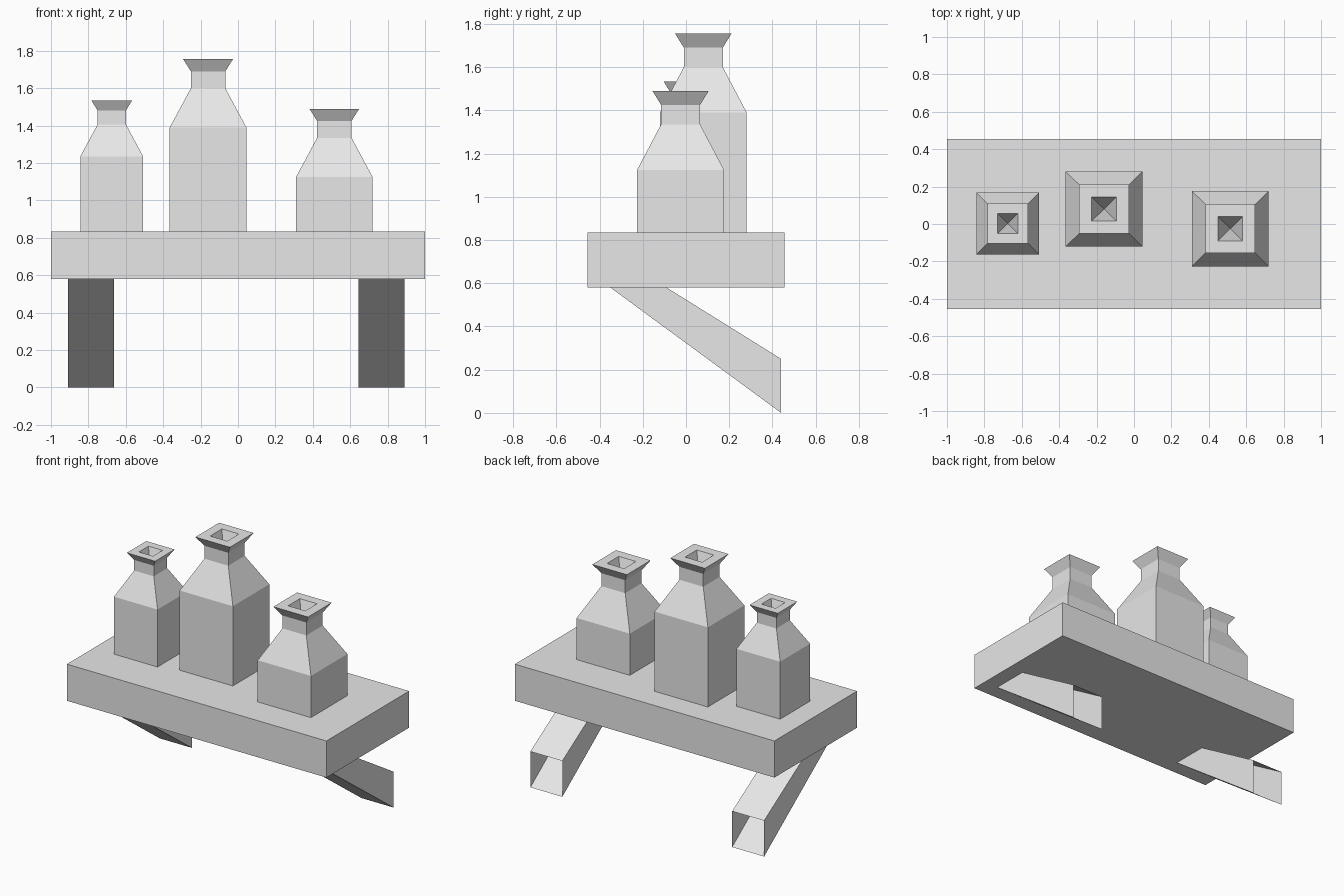
import bpy
import bmesh

if "Cube" in bpy.data.objects:
    bpy.data.objects.remove(bpy.data.objects["Cube"], do_unlink=True)

# One plain grey for everything
GREY = (0.8, 0.8, 0.8, 1.0)
grey = bpy.data.materials.new("plain grey")
grey.use_nodes = True
grey.diffuse_color = GREY
grey.node_tree.nodes["Principled BSDF"].inputs["Base Color"].default_value = GREY


def finish(bm, name, location=(0, 0, 0)):
    bmesh.ops.remove_doubles(bm, verts=bm.verts, dist=1e-5)
    mesh = bpy.data.meshes.new(name)
    bm.to_mesh(mesh)
    bm.free()
    mesh.materials.append(grey)
    obj = bpy.data.objects.new(name, mesh)
    obj.location = location
    bpy.context.collection.objects.link(obj)
    return obj


def square_ring(bm, half, z):
    corners = ((-1, -1), (1, -1), (1, 1), (-1, 1))
    return [bm.verts.new((half * x, half * 0.98 * y, z)) for x, y in corners]


def bridge(bm, a, b):
    for i in range(4):
        j = (i + 1) % 4
        bm.faces.new((a[i], a[j], b[j], b[i]))


def bottle(name, x, y, body, size):
    """Square bottle: straight body, sloped shoulder, neck, flared lip, tapering hole."""
    z = [body + size * h for h in (0, 0.21, 0.3, 0.365)]
    profile = [(0.205, 0), (0.205, z[0]), (0.092, z[1]), (0.092, z[2]),
               (0.133, z[3]), (0.066, z[3])]
    bm = bmesh.new()
    rings = [square_ring(bm, size * half, height) for half, height in profile]
    for low, high in zip(rings, rings[1:]):
        bridge(bm, low, high)
    bm.faces.new(rings[0][::-1])
    # Hole narrows to a point inside the neck
    tip = bm.verts.new((0, 0, z[3] - size * 0.2))
    hole = rings[-1]
    for i in range(4):
        bm.faces.new((hole[i], hole[(i + 1) % 4], tip))
    finish(bm, name, (x, y, SHELF_TOP))


def bracket(name, x):
    """Slanted square tube, open at the ends."""
    half = 0.123
    top = [(-0.35, SHELF_BOTTOM), (-0.09, SHELF_BOTTOM)]
    foot = [(0.44, 0.0), (0.44, 0.25)]
    bm = bmesh.new()
    ends = []
    for (y1, z1), (y2, z2) in (foot, top):
        ends.append([bm.verts.new(p) for p in (
            (-half, y1, z1), (half, y1, z1), (half, y2, z2), (-half, y2, z2))])
    bridge(bm, *ends)
    # Point the tube walls outwards
    centre = sum((v.co for v in bm.verts), ends[0][0].co * 0) / 8
    for face in bm.faces:
        face.normal_update()
        if face.normal.dot(face.calc_center_median() - centre) < 0:
            face.normal_flip()
    finish(bm, name, (x, 0, 0))


# Shelf board
SHELF_BOTTOM, SHELF_TOP = 0.58, 0.835
bm = bmesh.new()
bmesh.ops.create_cube(bm, size=1)
bmesh.ops.scale(bm, vec=(2, 0.91, SHELF_TOP - SHELF_BOTTOM), verts=bm.verts)
finish(bm, "shelf_board", (0, 0, (SHELF_BOTTOM + SHELF_TOP) / 2))

# Wall brackets
bracket("right_bracket", -0.787)
bracket("left_bracket", 0.768)

# Bottles on the shelf
bottle("small_bottle", -0.675, 0.003, 0.4, 0.82)
bottle("tall_bottle", -0.16, 0.08, 0.555, 1)
bottle("short_bottle", 0.515, -0.025, 0.29, 1)
